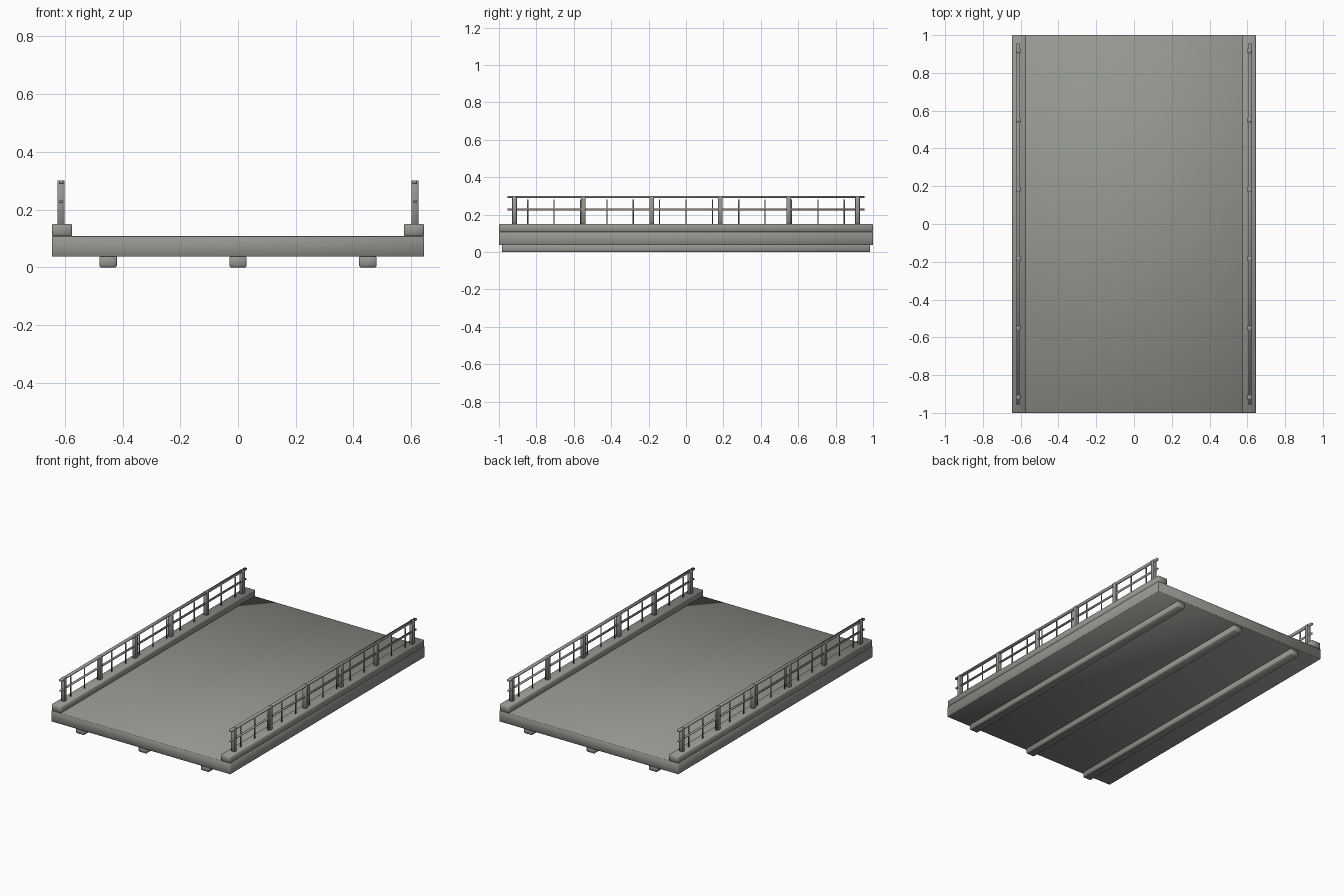
import bpy, bmesh

if "Cube" in bpy.data.objects:
    bpy.data.objects.remove(bpy.data.objects["Cube"])

concrete = bpy.data.materials.new("grey concrete")
concrete.diffuse_color = (0.30, 0.31, 0.28, 1)
concrete.use_nodes = True
concrete.node_tree.nodes["Principled BSDF"].inputs["Base Color"].default_value = concrete.diffuse_color


def boxes(name, items, bevel=0.0):
    """One soft-shaded object made of boxes given as (centre, size)."""
    bm = bmesh.new()
    for centre, size in items:
        verts = bmesh.ops.create_cube(bm, size=1)["verts"]
        for v in verts:
            for i in range(3):
                v.co[i] = v.co[i] * size[i] + centre[i]
    if bevel:
        bmesh.ops.bevel(bm, geom=bm.edges[:], offset=bevel, segments=1,
                        affect='EDGES', profile=0.5)
    for f in bm.faces:
        f.smooth = True
    mesh = bpy.data.meshes.new(name)
    bm.to_mesh(mesh)
    bm.free()
    mesh.materials.append(concrete)
    obj = bpy.data.objects.new(name, mesh)
    bpy.context.collection.objects.link(obj)
    return obj


# Road slab and the three girders beneath it
boxes("deck", [((0, 0, 0.0725), (1.29, 2.0, 0.071))], 0.002)
boxes("girders", [((x, 0, 0.0195), (0.06, 1.97, 0.039)) for x in (-0.45, 0, 0.45)], 0.004)

for side, label in ((-1, "left"), (1, "right")):
    x = side * 0.613
    # Raised kerb along the edge
    boxes(label + "_kerb", [((side * 0.61, 0, 0.129), (0.07, 2.0, 0.043))], 0.004)
    # Main posts
    boxes(label + "_posts",
          [((x, -0.917 + i * 0.3668, 0.225), (0.025, 0.025, 0.152)) for i in range(6)], 0.002)
    # Handrail and thinner middle rail
    boxes(label + "_rails", [((x, 0, 0.295), (0.016, 1.91, 0.012)),
                             ((x, 0, 0.228), (0.010, 1.91, 0.009))])
    # Thin bars between the posts
    boxes(label + "_balusters",
          [((x, i * 0.141, 0.215), (0.006, 0.006, 0.13)) for i in range(-6, 7)])
